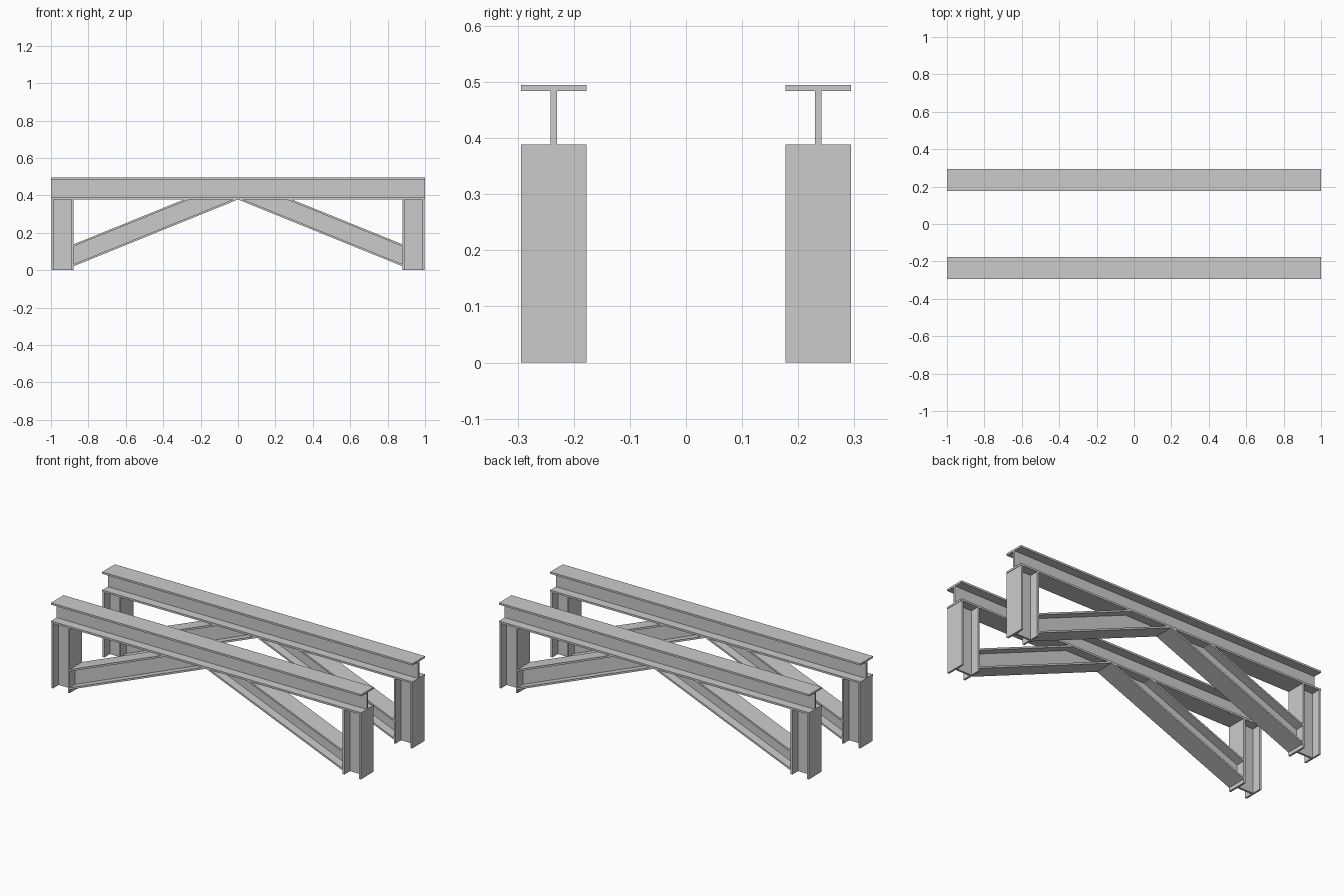
import bpy, bmesh
from mathutils import Vector

if "Cube" in bpy.data.objects:
    bpy.data.objects.remove(bpy.data.objects["Cube"])

W, D, T, WEB = 0.116, 0.117, 0.011, 0.012   # flange width, depth, flange and web thickness
TOP = 0.495
UNDER = TOP - D
COL_IN, COL_OUT = 0.881, 0.997
SLOPE = UNDER / 0.885 * 0.95
ROW_Y = 0.2357

# I-shaped outline: (across flange, through depth)
h, w, d = W / 2, WEB / 2, D / 2
half = [(h, -d), (h, -d + T), (w, -d + T), (w, d - T), (h, d - T), (h, d)]
PROFILE = half + [(-a, b) for a, b in reversed(half)]


def i_beam(name, start, end, across, depth, cut_z=None):
    """Sweep the I outline from start to end, optionally trimmed above cut_z."""
    bm = bmesh.new()
    across, depth = Vector(across), Vector(depth)
    rings = [[bm.verts.new(Vector(p) + across * a + depth * b) for a, b in PROFILE]
             for p in (start, end)]
    n = len(PROFILE)
    for i in range(n):
        j = (i + 1) % n
        bm.faces.new((rings[0][i], rings[0][j], rings[1][j], rings[1][i]))
    bm.faces.new(rings[0])
    bm.faces.new(rings[1])
    if cut_z is not None:
        geom = bm.verts[:] + bm.edges[:] + bm.faces[:]
        cut = bmesh.ops.bisect_plane(bm, geom=geom, plane_co=(0, 0, cut_z),
                                     plane_no=(0, 0, 1), clear_outer=True)
        edges = [e for e in cut["geom_cut"] if isinstance(e, bmesh.types.BMEdge)]
        bmesh.ops.holes_fill(bm, edges=edges, sides=0)
    bmesh.ops.recalc_face_normals(bm, faces=bm.faces[:])
    mesh = bpy.data.meshes.new(name)
    bm.to_mesh(mesh)
    bm.free()
    obj = bpy.data.objects.new(name, mesh)
    bpy.context.collection.objects.link(obj)
    return obj


for row, y in (("front", -ROW_Y), ("back", ROW_Y)):
    # long top beam
    i_beam(f"{row}_top_beam", (-1, y, TOP - d), (1, y, TOP - d), (0, 1, 0), (0, 0, 1))
    for side, s in (("left", -1), ("right", 1)):
        # upright column with flanges facing along x
        cx = s * (COL_IN + COL_OUT) / 2
        i_beam(f"{row}_{side}_column", (cx, y, 0), (cx, y, UNDER), (0, 1, 0), (1, 0, 0))
        # diagonal brace: plumb cut at the column, level cut under the top beam
        i_beam(f"{row}_{side}_brace",
               (s * COL_IN, y, UNDER - SLOPE * COL_IN + d), (0, y, UNDER + d),
               (0, 1, 0), (0, 0, 1), UNDER)
